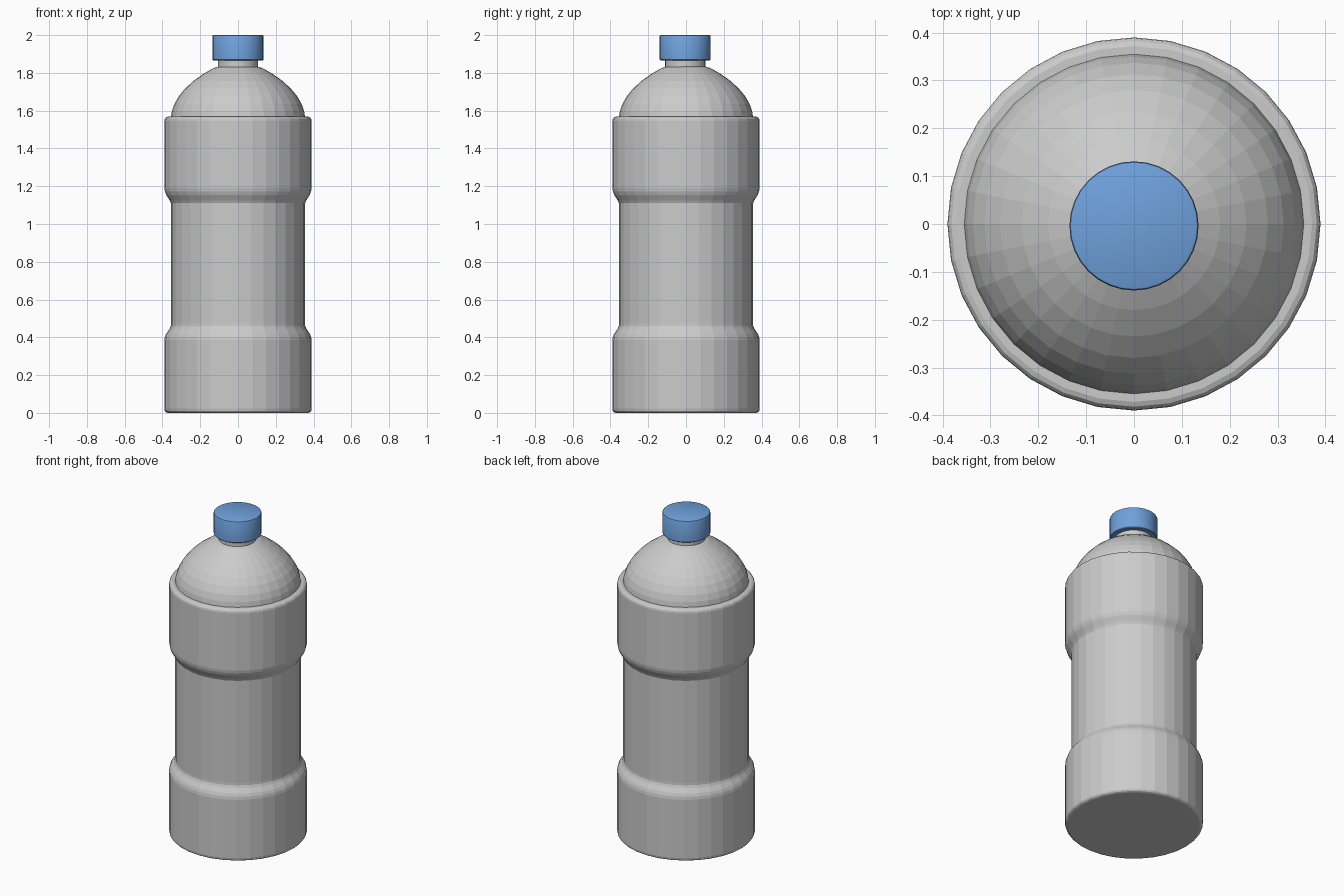
import bpy, bmesh, math

if "Cube" in bpy.data.objects:
    bpy.data.objects.remove(bpy.data.objects["Cube"])

SIDES = 32


def lathe(name, profile, centre_y=0.0, smooth=None):
    """Revolve (radius, z) points around the z axis and cap both ends."""
    bm = bmesh.new()
    rings = []
    for r, z in profile:
        rings.append([bm.verts.new((r * math.sin(2 * math.pi * i / SIDES),
                                    centre_y - r * math.cos(2 * math.pi * i / SIDES), z))
                      for i in range(SIDES)])
    for low, high in zip(rings, rings[1:]):
        for i in range(SIDES):
            j = (i + 1) % SIDES
            bm.faces.new((low[i], low[j], high[j], high[i]))
    bm.faces.new(rings[0][::-1])
    bm.faces.new(rings[-1])
    bmesh.ops.recalc_face_normals(bm, faces=bm.faces)
    mesh = bpy.data.meshes.new(name)
    bm.to_mesh(mesh)
    bm.free()
    obj = bpy.data.objects.new(name, mesh)
    bpy.context.collection.objects.link(obj)
    if smooth:
        bpy.ops.object.select_all(action='DESELECT')
        obj.select_set(True)
        bpy.context.view_layer.objects.active = obj
        bpy.ops.object.shade_smooth_by_angle(angle=math.radians(smooth))
    return obj


# Bottle: wide base, narrow grip, wide upper band, domed shoulder
lathe("bottle_body", [
    (0.372, 0.0), (0.382, 0.004), (0.388, 0.011), (0.39, 0.022),
    (0.39, 0.385), (0.387, 0.403), (0.380, 0.42), (0.362, 0.446), (0.356, 0.46),
    (0.355, 0.475), (0.355, 1.11),
    (0.362, 1.125), (0.380, 1.154), (0.387, 1.172), (0.39, 1.19),
    (0.39, 1.545), (0.388, 1.556), (0.382, 1.564), (0.372, 1.568), (0.355, 1.568),
    (0.350, 1.598), (0.337, 1.635), (0.313, 1.677), (0.280, 1.717),
    (0.235, 1.758), (0.180, 1.797), (0.130, 1.825), (0.09, 1.838),
])

# Neck, slightly off centre like the cap
lathe("neck", [(0.106, 1.82), (0.106, 1.88)], -0.004)

# Screw cap
cap = lathe("cap", [
    (0.131, 1.866), (0.135, 1.870), (0.135, 1.994), (0.133, 1.998), (0.129, 2.0),
], -0.004, smooth=30)
blue = bpy.data.materials.new("cap_blue")
blue.diffuse_color = (0.16, 0.36, 0.72, 1)
blue.use_nodes = True
blue.node_tree.nodes["Principled BSDF"].inputs["Base Color"].default_value = blue.diffuse_color
cap.data.materials.append(blue)
